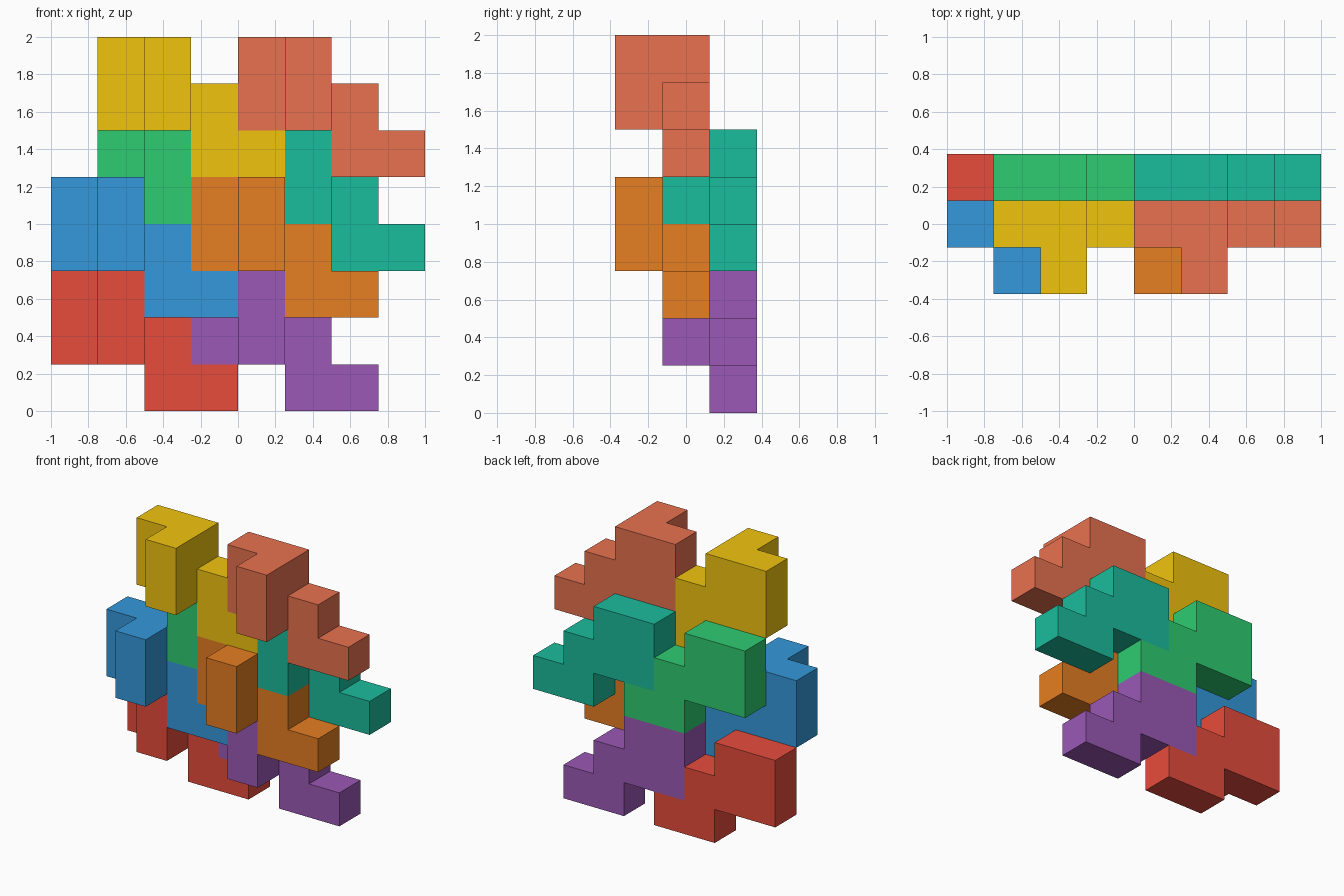
import bpy
import bmesh
from mathutils import Vector

if "Cube" in bpy.data.objects:
    bpy.data.objects.remove(bpy.data.objects["Cube"])

U = 0.25  # cell size

# One puzzle piece: stepped body (y = 0) with a two-high block in front (y = -1)
PIECE = {(1, -1, 1), (1, -1, 2),
         (0, 0, 1), (0, 0, 2), (1, 0, 1), (1, 0, 2),
         (2, 0, 0), (2, 0, 1), (3, 0, 0)}


def srgb(h):
    vals = [int(h[i:i + 2], 16) / 255 for i in (0, 2, 4)]
    return [v / 12.92 if v <= 0.04045 else ((v + 0.055) / 1.055) ** 2.4 for v in vals] + [1.0]


def piece_mesh():
    """Outer skin of the piece, coplanar faces merged."""
    bm = bmesh.new()
    for c in PIECE:
        for axis in range(3):
            for s in (-1, 1):
                n = list(c)
                n[axis] += s
                if tuple(n) in PIECE:
                    continue
                corners = []
                for a, b in ((0, 0), (1, 0), (1, 1), (0, 1)):
                    p = list(c)
                    p[axis] += (s + 1) // 2
                    p[(axis + 1) % 3] += a
                    p[(axis + 2) % 3] += b
                    corners.append(bm.verts.new(Vector(p) * U))
                bm.faces.new(corners if s > 0 else corners[::-1])
    bmesh.ops.remove_doubles(bm, verts=bm.verts, dist=1e-4)
    bmesh.ops.recalc_face_normals(bm, faces=bm.faces)
    bmesh.ops.dissolve_limit(bm, angle_limit=0.01, verts=bm.verts, edges=bm.edges)
    me = bpy.data.meshes.new("puzzle_piece")
    bm.to_mesh(me)
    bm.free()
    return me


# Rows from bottom to top: (x, y, z cell offset), colours of left and right piece
ROWS = [((0, 2, 0), ("red", "e74c3c"), ("purple", "9b59b6")),
        ((0, 1, 2), ("blue", "3498db"), ("orange", "e67e22")),
        ((1, 2, 3), ("green", "2ecc71"), ("teal", "1abc9c")),
        ((1, 1, 5), ("yellow", "f1c40f"), ("coral", "e8714f"))]

base = piece_mesh()
for (x, y, z), *pair in ROWS:
    for i, (name, colour) in enumerate(pair):
        me = base.copy()
        mat = bpy.data.materials.new(name)
        mat.diffuse_color = srgb(colour)
        mat.use_nodes = True
        mat.node_tree.nodes["Principled BSDF"].inputs["Base Color"].default_value = mat.diffuse_color
        me.materials.append(mat)
        ob = bpy.data.objects.new(name + "_piece", me)
        ob.location = (-1 + (x + 3 * i) * U, -0.375 + y * U, z * U)
        bpy.context.collection.objects.link(ob)
bpy.data.meshes.remove(base)
